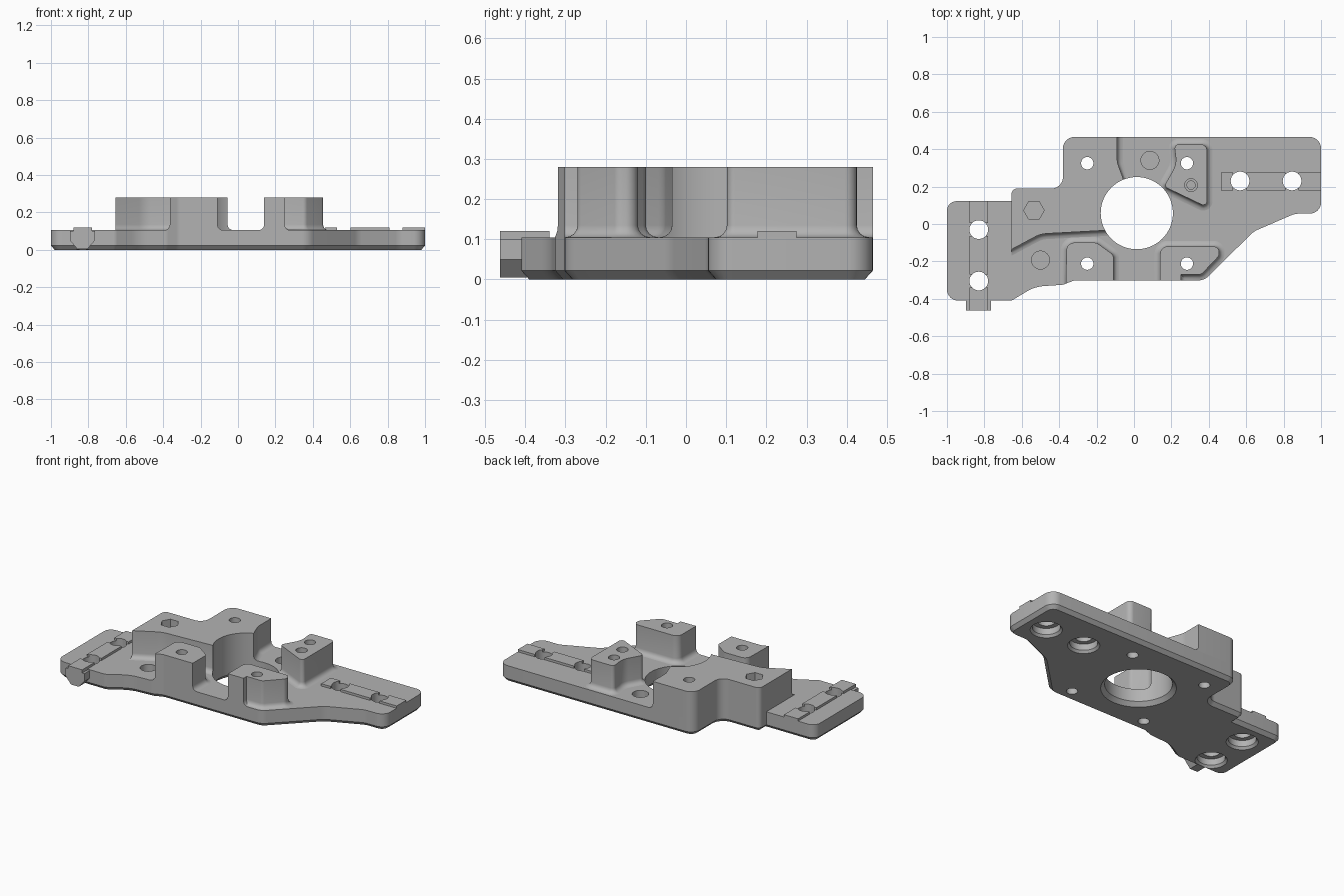
import bpy, bmesh, math
from mathutils import Vector

if "Cube" in bpy.data.objects:
    bpy.data.objects.remove(bpy.data.objects["Cube"])

GREY = (0.45, 0.45, 0.45, 1)
metal = bpy.data.materials.new("machined grey")
metal.use_nodes = True
metal.diffuse_color = GREY
metal.node_tree.nodes["Principled BSDF"].inputs["Base Color"].default_value = GREY

DECK, TOP = 0.105, 0.28
cutters = []


def rounded(corners, steps=6):
    """Polygon from (x, y, radius) corners, listed counter-clockwise."""
    out = []
    for i, (x, y, r) in enumerate(corners):
        p = Vector((x, y))
        u = (Vector(corners[i - 1][:2]) - p).normalized()
        v = (Vector(corners[(i + 1) % len(corners)][:2]) - p).normalized()
        half = u.angle(v) / 2
        if r == 0 or half > 1.56:
            out.append(p)
            continue
        c = p + (u + v).normalized() * r / math.sin(half)
        t = r / math.tan(half)
        a, b = p + u * t - c, p + v * t - c
        out += [c + a.lerp(b, k / steps).normalized() * r for k in range(steps + 1)]
    return out


def offset(poly, d):
    out = []
    for i, p in enumerate(poly):
        e1 = (p - poly[i - 1]).normalized()
        e2 = (poly[(i + 1) % len(poly)] - p).normalized()
        n1, n2 = Vector((e1.y, -e1.x)), Vector((e2.y, -e2.x))
        m = (n1 + n2).normalized()
        out.append(p + m * d / max(m.dot(n1), 0.5))
    return out


def ring(poly, z):
    return [(p[0], p[1], z) for p in poly]


def circle(x, y, r, n=40):
    return [(x + r * math.cos(math.tau * k / n), y + r * math.sin(math.tau * k / n))
            for k in range(n)]


def loft(name, rings):
    """Closed solid skinned through rings with equal point counts."""
    bm = bmesh.new()
    rows = [[bm.verts.new(p) for p in r] for r in rings]
    n = len(rows[0])
    for a, b in zip(rows, rows[1:]):
        for i in range(n):
            j = (i + 1) % n
            bm.faces.new((a[i], a[j], b[j], b[i]))
    bm.faces.new(rows[0][::-1])
    bm.faces.new(rows[-1])
    bmesh.ops.recalc_face_normals(bm, faces=bm.faces)
    mesh = bpy.data.meshes.new(name)
    bm.to_mesh(mesh)
    bm.free()
    mesh.materials.append(metal)
    obj = bpy.data.objects.new(name, mesh)
    bpy.context.collection.objects.link(obj)
    return obj


def cutter(name, rings):
    obj = loft(name, rings)
    obj.hide_render = True
    cutters.append(obj)
    return obj


def drill(x, y, profile, n=40):
    return cutter("drill", [ring(circle(x, y, r, n), z) for r, z in profile])


def finish(obj, cuts, clip=None):
    for tool, op in [(clip, 'INTERSECT')] * bool(clip) + [(c, 'DIFFERENCE') for c in cuts]:
        mod = obj.modifiers.new("cut", 'BOOLEAN')
        mod.operation, mod.object, mod.solver = op, tool, 'EXACT'
    deps = bpy.context.evaluated_depsgraph_get()
    mesh = bpy.data.meshes.new_from_object(obj.evaluated_get(deps))
    obj.modifiers.clear()
    obj.data = mesh
    bpy.ops.object.select_all(action='DESELECT')
    obj.select_set(True)
    bpy.context.view_layer.objects.active = obj
    bpy.ops.object.shade_smooth_by_angle(angle=math.radians(30))


# Plate outline, from the left end along the front and round the back
OUTLINE = [(-1, .122, .05), (-1, -.41, .06), (-.655, -.41, .04), (-.53, -.335, .2),
           (-.38, -.325, .05), (-.32, -.302, .05), (.375, -.302, .08), (.64, -.04, .12),
           (.86, .055, .1), (1, .055, .06), (1, .465, .06), (-.38, .465, .06),
           (-.38, .19, .06), (-.655, .19, .03), (-.655, .122, 0)]
outline = rounded(OUTLINE)
plate = loft("base_plate", [ring(offset(outline, -.02), 0), ring(outline, .022),
                            ring(outline, DECK)])
clip = cutter("block_clip", [ring(rounded(OUTLINE[2:]), z) for z in (.05, .4)])

# Drills: centre bore, four bolt holes, four counterbored holes, blind holes
bore = drill(.015, .058, [(.225, -.01), (.193, .025), (.193, .4)], 64)
bolts = [drill(x, y, [(.033, -.1), (.033, .4)]) for x in (-.25, .283) for y in (-.212, .325)]
mounts = [drill(x, y, [(.1, -.01), (.08, .015), (.08, .055), (.05, .055), (.05, .3)])
          for x, y in ((-.83, -.03), (-.83, -.305), (.567, .23), (.845, .23))]
dowels = [drill(x, y, [(.048, .04), (.048, .2)]) for x, y in ((.085, .34), (-.5, -.193))]
hex_hole = drill(-.535, .073, [(.055, .12), (.055, .4)], 6)
screw_hole = drill(.305, .208, [(.022, .15), (.022, .24), (.034, .24), (.034, .4)])

# Tall blocks with a filleted foot
BLOCKS = {
    "rear_left_block": [(-.75, -.187, 0), (-.5, -.053, .15), (-.17, -.035, 0), (0, -.03, 0),
                        (0, .2, 0), (-.055, .235, 0), (-.09, .33, .1), (-.09, .55, 0),
                        (-.75, .55, 0)],
    "rear_right_block": [(.39, .425, .03), (.215, .425, .02), (.228, .32, .12),
                         (.16, .2, .02), (.39, .09, .02)],
    "front_left_block": [(-.36, -.1, .04), (-.365, -.36, 0), (-.11, -.36, 0),
                         (-.11, -.165, .03), (-.2, -.1, .04)],
    "front_right_block": [(.14, -.12, .04), (.14, -.36, 0), (.25, -.36, 0), (.25, -.27, 0),
                          (.36, -.27, .03), (.455, -.17, .03), (.455, -.12, .03)],
}
FILLET = .03
for name, corners in BLOCKS.items():
    poly = rounded(corners)
    rings = []
    for k in range(5):
        a = k * math.pi / 8
        rings.append(ring(offset(poly, FILLET * (1 - math.sin(a))),
                          DECK + FILLET * (1 - math.cos(a))))
    block = loft(name, rings + [ring(poly, TOP)])
    extra = {"rear_left_block": [hex_hole], "rear_right_block": [screw_hole]}.get(name, [])
    finish(block, [bore] + bolts + extra, clip)

finish(plate, [bore] + bolts + mounts + dowels)


# Raised rails, broken at the mounting holes
def rail(name, x0, x1, y0, y1):
    rect = [(x0, y0), (x1, y0), (x1, y1), (x0, y1)]
    finish(loft(name, [ring(rect, z) for z in (.1, .12)]), mounts)


for i, (a, b) in enumerate(((.465, .53), (.602, .81), (.88, 1))):
    rail(f"right_rail_{i + 1}", a, b, .178, .275)
for i, (a, b) in enumerate(((.005, .122), (-.27, -.065), (-.463, -.34))):
    rail(f"left_rail_{i + 1}", -.88, -.78, a, b)

# Faceted tab on the front of the left end
section = [(-.898, .1), (-.898, .05), (-.86, .005), (-.805, .005), (-.765, .05), (-.765, .1)]
finish(loft("end_tab", [[(x, y, z) for x, z in section] for y in (-.463, -.395)]), mounts)

for c in cutters:
    bpy.data.objects.remove(c)
